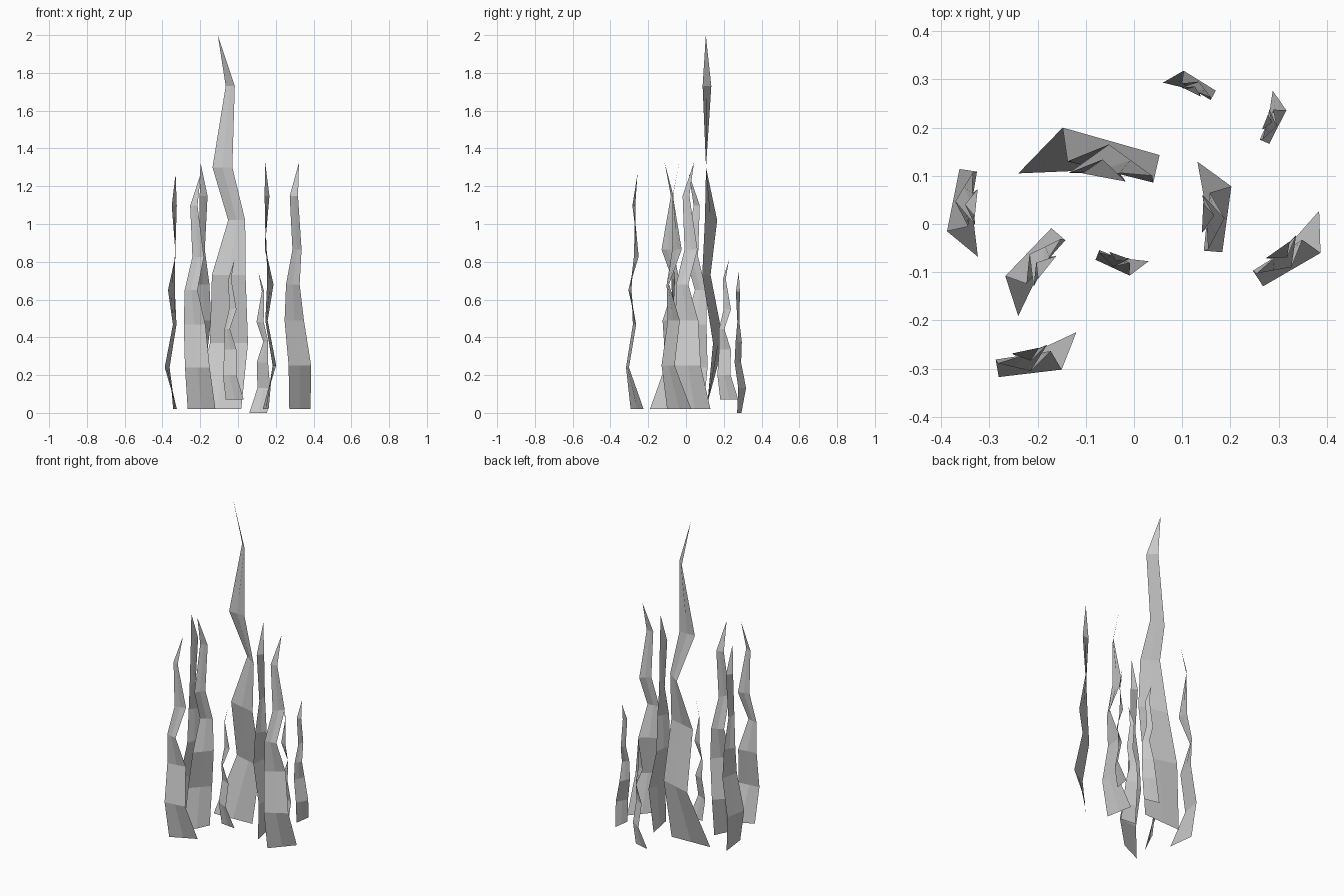
import bpy
from mathutils import Matrix, Vector

if "Cube" in bpy.data.objects:
    bpy.data.objects.remove(bpy.data.objects["Cube"])

# One wavy tapering blade: per level (height, left x, left y, right x, right y)
LEVELS = [
    (0.00, -0.240, 0.105, 0.017, 0.116),
    (0.35, -0.148, 0.200, 0.053, 0.143),
    (0.71, -0.138, 0.130, 0.040, 0.086),
    (1.00, -0.052, 0.165, 0.038, 0.100),
    (1.28, -0.135, 0.106, -0.030, 0.106),
    (1.71, -0.065, 0.134, -0.017, 0.088),
]
TIP = (-0.107, 0.105, 1.98)
PIVOT = Vector((-0.148, 0.200, 0.0))

# Each blade: name, pivot x, pivot y, base height, turn in degrees, scale
BLADES = [
    ("tall_blade", -0.148, 0.200, 0.02, 0, 1.0),
    ("front_left_blade", -0.150, -0.302, 0.02, 202.6, 0.63),
    ("right_blade", 0.387, -0.060, 0.02, 226, 0.66),
    ("inner_right_blade", 0.202, 0.078, 0.02, 278, 0.66),
    ("inner_left_blade", -0.267, -0.108, 0.02, 62, 0.66),
    ("left_blade", -0.388, -0.015, 0.02, 94.5, 0.63),
    ("small_back_blade", 0.103, 0.318, 0.00, -16, 0.376),
    ("small_right_blade", 0.316, 0.236, 0.07, 259, 0.374),
    ("small_front_blade", -0.009, -0.107, 0.07, 171, 0.374),
]


def blade_mesh():
    """Sheet of left / middle / right columns closing to a point."""
    verts, faces = [], []
    for z, lx, ly, rx, ry in LEVELS:
        left, right = Vector((lx, ly, z)), Vector((rx, ry, z))
        verts += [left, (left + right) / 2, right]
    verts.append(Vector(TIP))
    for i in range(len(LEVELS) - 1):
        for j in range(2):
            a = i * 3 + j
            faces.append((a, a + 1, a + 4, a + 3))
    top, tip = len(verts) - 4, len(verts) - 1
    faces += [(top, top + 1, tip), (top + 1, top + 2, tip)]
    mesh = bpy.data.meshes.new("blade")
    mesh.from_pydata([v - PIVOT for v in verts], [], faces)
    return mesh


# Plant the clump: the same blade turned and scaled around the centre
base = blade_mesh()
for name, x, y, z, turn, size in BLADES:
    ob = bpy.data.objects.new(name, base.copy())
    ob.location = (x, y, z)
    ob.rotation_euler.z = turn * 3.14159265 / 180
    ob.scale = (size, size, size)
    bpy.context.collection.objects.link(ob)
